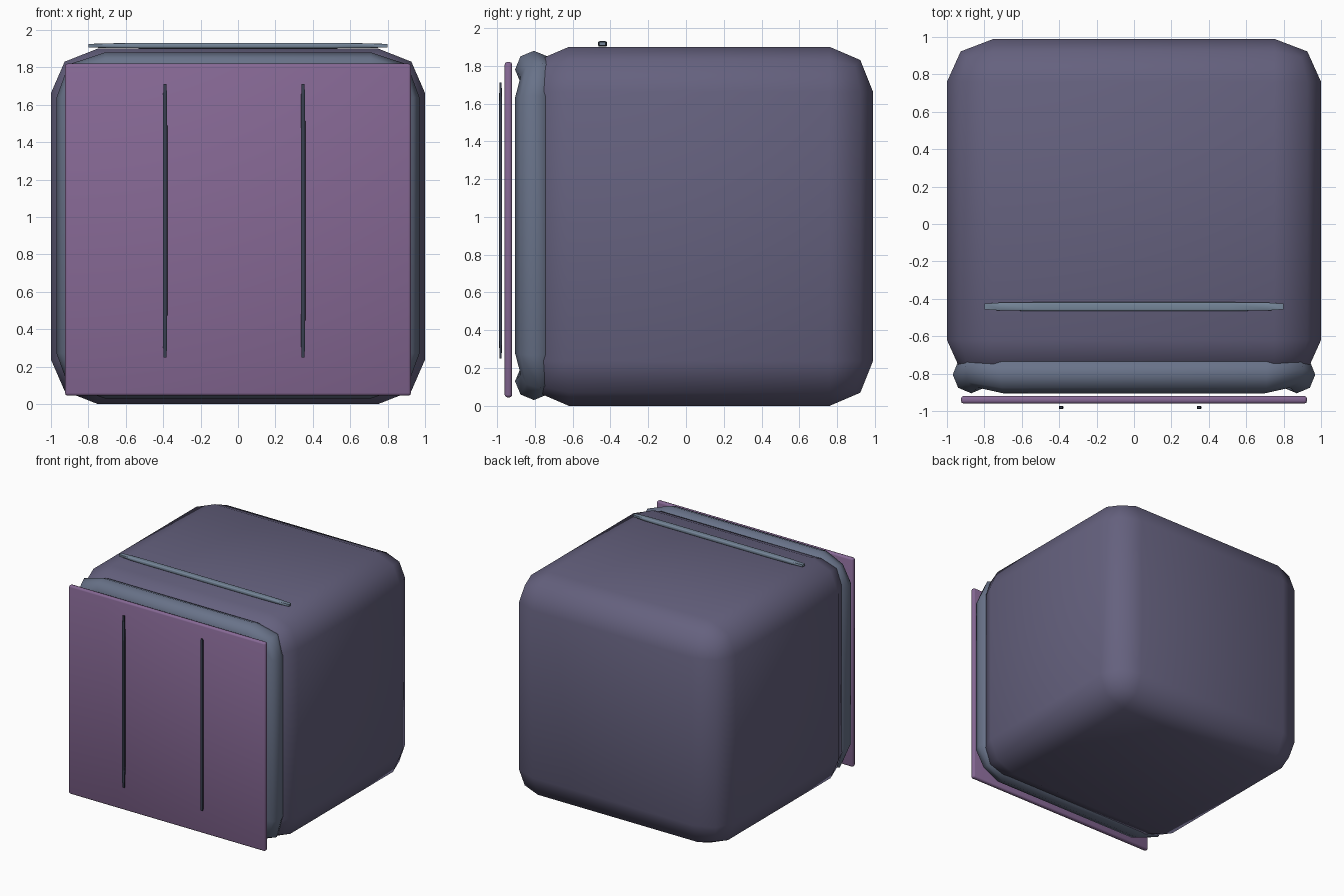
import bpy, bmesh
from math import cos, sin, pi, radians

if "Cube" in bpy.data.objects:
    bpy.data.objects.remove(bpy.data.objects["Cube"])


def material(name, rgb):
    m = bpy.data.materials.new(name)
    m.diffuse_color = (*rgb, 1)
    m.use_nodes = True
    m.node_tree.nodes["Principled BSDF"].inputs["Base Color"].default_value = m.diffuse_color
    return m


def finish(name, bm, mat, angle):
    bmesh.ops.recalc_face_normals(bm, faces=bm.faces)
    me = bpy.data.meshes.new(name)
    bm.to_mesh(me)
    bm.free()
    me.materials.append(mat)
    ob = bpy.data.objects.new(name, me)
    bpy.context.collection.objects.link(ob)
    bpy.ops.object.select_all(action='DESELECT')
    ob.select_set(True)
    bpy.context.view_layer.objects.active = ob
    bpy.ops.object.shade_smooth_by_angle(angle=radians(angle))
    return ob


def rounded_box(name, lo, hi, mat, ratio=None, width=0, angle=50):
    """Box bevelled in unit space (ratio) or in real size (width)."""
    size = [b - a for a, b in zip(lo, hi)]
    mid = [(a + b) / 2 for a, b in zip(lo, hi)]
    bm = bmesh.new()
    bmesh.ops.create_cube(bm, size=1)

    def bevel(w):
        bmesh.ops.bevel(bm, geom=bm.edges[:], offset=w, offset_type='OFFSET',
                        segments=2, profile=0.5, affect='EDGES')
    if ratio:
        bevel(ratio)
    bmesh.ops.scale(bm, vec=size, verts=bm.verts)
    if width:
        bevel(width)
    bmesh.ops.translate(bm, vec=mid, verts=bm.verts)
    return finish(name, bm, mat, angle)


body_mat = material("indigo", (0.13, 0.12, 0.21))
seal_mat = material("slate", (0.14, 0.17, 0.25))
door_mat = material("plum", (0.24, 0.14, 0.30))
bar_mat = material("dusty_teal", (0.18, 0.24, 0.32))
dark_mat = material("dark", (0.04, 0.05, 0.08))

# main cabinet
rounded_box("body", (-1, -0.85, 0), (1, 0.99, 1.9), body_mat, ratio=0.125)

# flat front panel, its two vertical strips and the bar on top
rounded_box("front_panel", (-0.925, -0.96, 0.045), (0.925, -0.92, 1.82), door_mat, width=0.014)
for side, x in (("left", -0.39), ("right", 0.348)):
    rounded_box(side + "_strip", (x - 0.012, -0.99, 0.25), (x + 0.012, -0.973, 1.712),
                dark_mat, ratio=0.18)
rounded_box("top_bar", (-0.8, -0.465, 1.902), (0.8, -0.418, 1.93), bar_mat, ratio=0.18)

# octagonal tube running round the front edge of the cabinet
quarter = [(0.70, 0.825, -0.805, 83), (0.835, 0.79, -0.775, 45), (0.87, 0.675, -0.805, 7)]
path = []
for sx, sz in ((1, 1), (1, -1), (-1, -1), (-1, 1)):
    for x, z, y, a in (quarter if sx * sz > 0 else quarter[::-1]):
        a = radians(a)
        path.append((sx * x, y, 0.955 + sz * z, sx * cos(a), sz * sin(a)))
bm = bmesh.new()
r, n = 0.1, 8
rings = [[bm.verts.new((x + r * cos(2 * pi * k / n) * nx,
                        y + r * sin(2 * pi * k / n),
                        z + r * cos(2 * pi * k / n) * nz)) for k in range(n)]
         for x, y, z, nx, nz in path]
for i, ring in enumerate(rings):
    nxt = rings[(i + 1) % len(rings)]
    for k in range(n):
        j = (k + 1) % n
        bm.faces.new((ring[k], ring[j], nxt[j], nxt[k]))
finish("front_seal", bm, seal_mat, 60)
